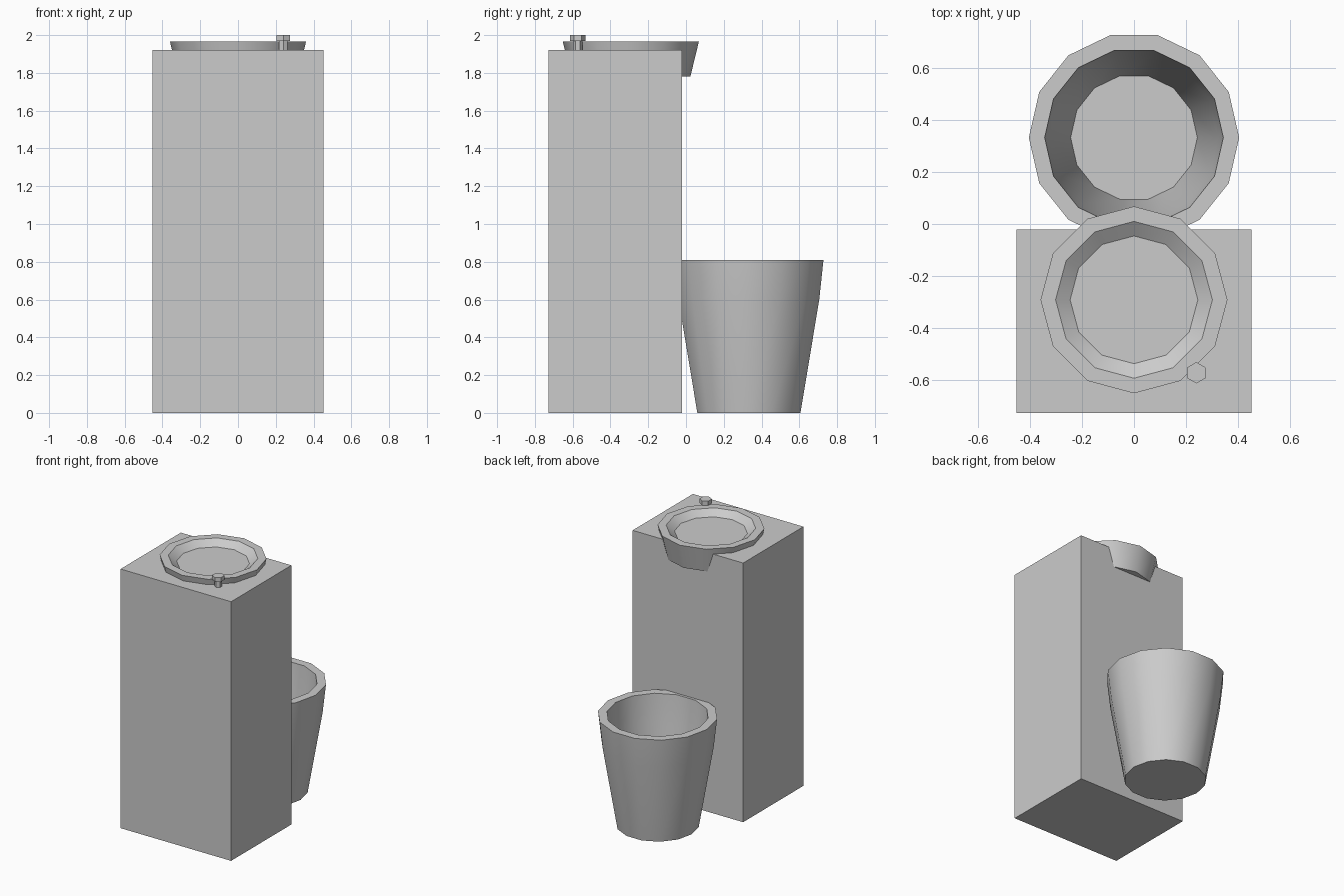
import bpy, bmesh, math

if "Cube" in bpy.data.objects:
    bpy.data.objects.remove(bpy.data.objects["Cube"], do_unlink=True)

# One plain grey for every part
grey = bpy.data.materials.new("plain_grey")
grey.use_nodes = True
colour = (0.6, 0.6, 0.6, 1)
grey.diffuse_color = colour
grey.node_tree.nodes["Principled BSDF"].inputs["Base Color"].default_value = colour


def finish(name, bm, smooth_angle=None):
    """Turn a bmesh into a named, coloured object."""
    bmesh.ops.recalc_face_normals(bm, faces=bm.faces)
    mesh = bpy.data.meshes.new(name)
    bm.to_mesh(mesh)
    bm.free()
    mesh.materials.append(grey)
    obj = bpy.data.objects.new(name, mesh)
    bpy.context.collection.objects.link(obj)
    if smooth_angle:
        bpy.ops.object.select_all(action='DESELECT')
        obj.select_set(True)
        bpy.context.view_layer.objects.active = obj
        bpy.ops.object.shade_smooth_by_angle(angle=math.radians(smooth_angle))
    return obj


def lathe(name, centre, profile, sides, start=0.0, smooth_angle=None):
    """Spin (radius, height) points into a closed solid with flat end caps."""
    bm = bmesh.new()
    rings = []
    for r, z in profile:
        angles = [start + math.tau * i / sides for i in range(sides)]
        rings.append([bm.verts.new((centre[0] + r * math.cos(a),
                                    centre[1] + r * math.sin(a), z)) for a in angles])
    for low, high in zip(rings, rings[1:]):
        for i in range(sides):
            j = (i + 1) % sides
            bm.faces.new((low[i], low[j], high[j], high[i]))
    bm.faces.new(rings[0][::-1])
    bm.faces.new(rings[-1])
    return finish(name, bm, smooth_angle)


# Tall cabinet
bm = bmesh.new()
bmesh.ops.create_cube(bm, size=1)
bmesh.ops.scale(bm, vec=(0.906, 0.706, 1.92), verts=bm.verts)
bmesh.ops.translate(bm, vec=(0, -0.375, 0.96), verts=bm.verts)
finish("cabinet", bm)

# Open bin behind the cabinet: outer wall, rim, inner wall, floor
lathe("bin", (0, 0.333),
      [(0.28, 0), (0.382, 0.6), (0.405, 0.81), (0.344, 0.81), (0.325, 0.6), (0.244, 0.05)],
      14, smooth_angle=33)

# Shallow basin set into the cabinet top, overhanging the back
lathe("basin", (0, -0.292),
      [(0.315, 1.78), (0.36, 1.965), (0.302, 1.965), (0.246, 1.924)],
      12, smooth_angle=33)

# Push button beside the basin: stem and hexagonal cap
lathe("button_stem", (0.24, -0.573), [(0.026, 1.915), (0.026, 1.97)], 6, math.pi / 6)
lathe("button_cap", (0.24, -0.573), [(0.041, 1.968), (0.041, 2.0)], 6, math.pi / 6)
